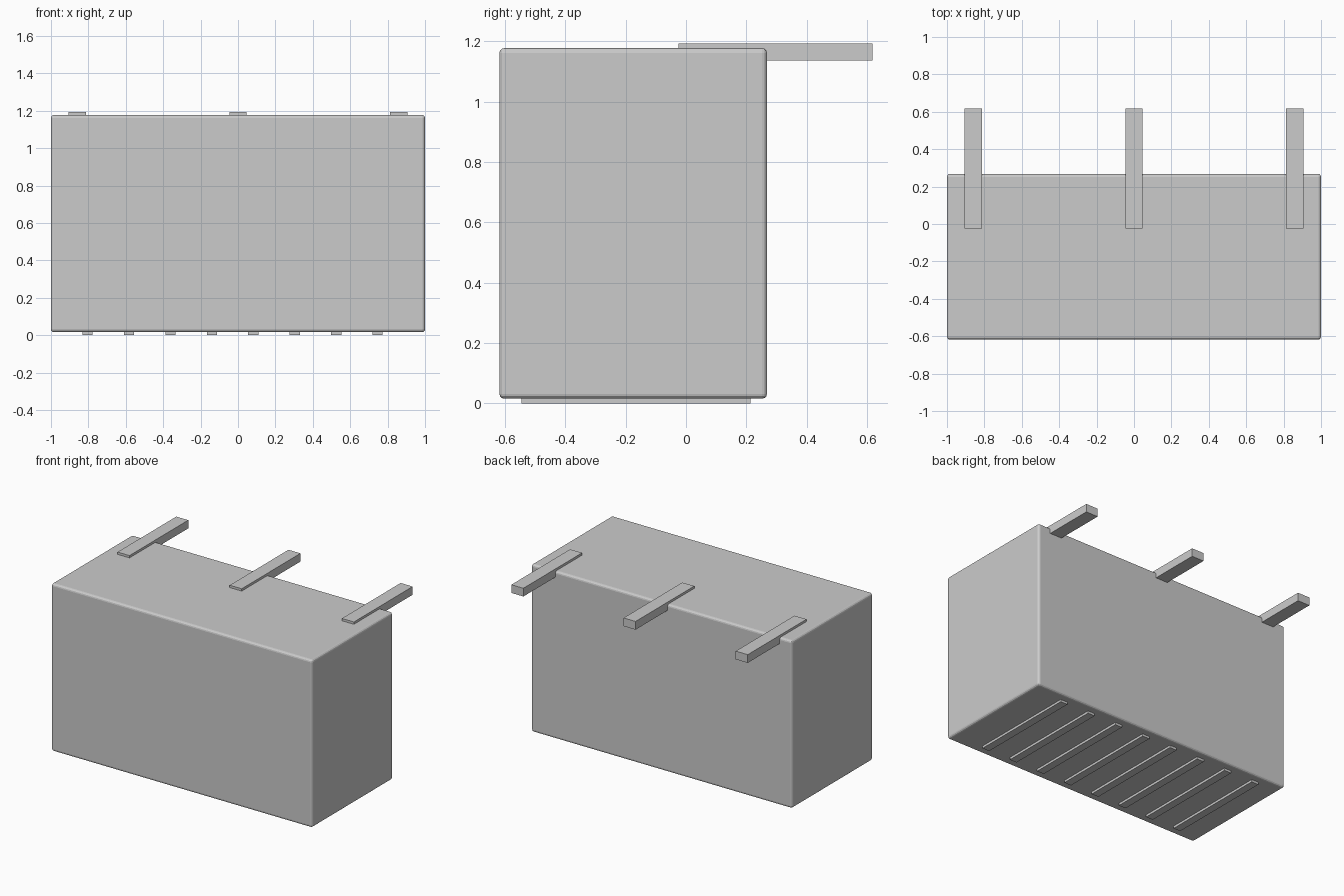
import bpy

if "Cube" in bpy.data.objects:
    bpy.data.objects.remove(bpy.data.objects["Cube"])


def box(name, lo, hi, bevel=0.0):
    """Axis-aligned box between two corners, with an optional rounded edge."""
    size = [b - a for a, b in zip(lo, hi)]
    mid = [(a + b) / 2 for a, b in zip(lo, hi)]
    bpy.ops.mesh.primitive_cube_add(size=1, location=mid)
    ob = bpy.context.object
    ob.name = name
    ob.scale = size
    bpy.ops.object.transform_apply(location=False, rotation=False, scale=True)
    if bevel:
        mod = ob.modifiers.new("rounded_edges", 'BEVEL')
        mod.width = bevel
        mod.segments = 3
    return ob


# Main cabinet with slightly rounded edges
box("cabinet_body", (-1, -0.618, 0.016), (1, 0.268, 1.177), bevel=0.016)

# Three mounting arms let into the top and reaching out behind
for i, x in enumerate((-0.86, 0, 0.86)):
    box(f"mounting_arm_{i + 1}", (x - 0.046, -0.025, 1.136), (x + 0.046, 0.618, 1.193))

# Row of thin slats under the base
for i in range(8):
    x = -0.805 + i * 0.2217
    box(f"base_slat_{i + 1}", (x - 0.027, -0.545, 0), (x + 0.027, 0.213, 0.03))
